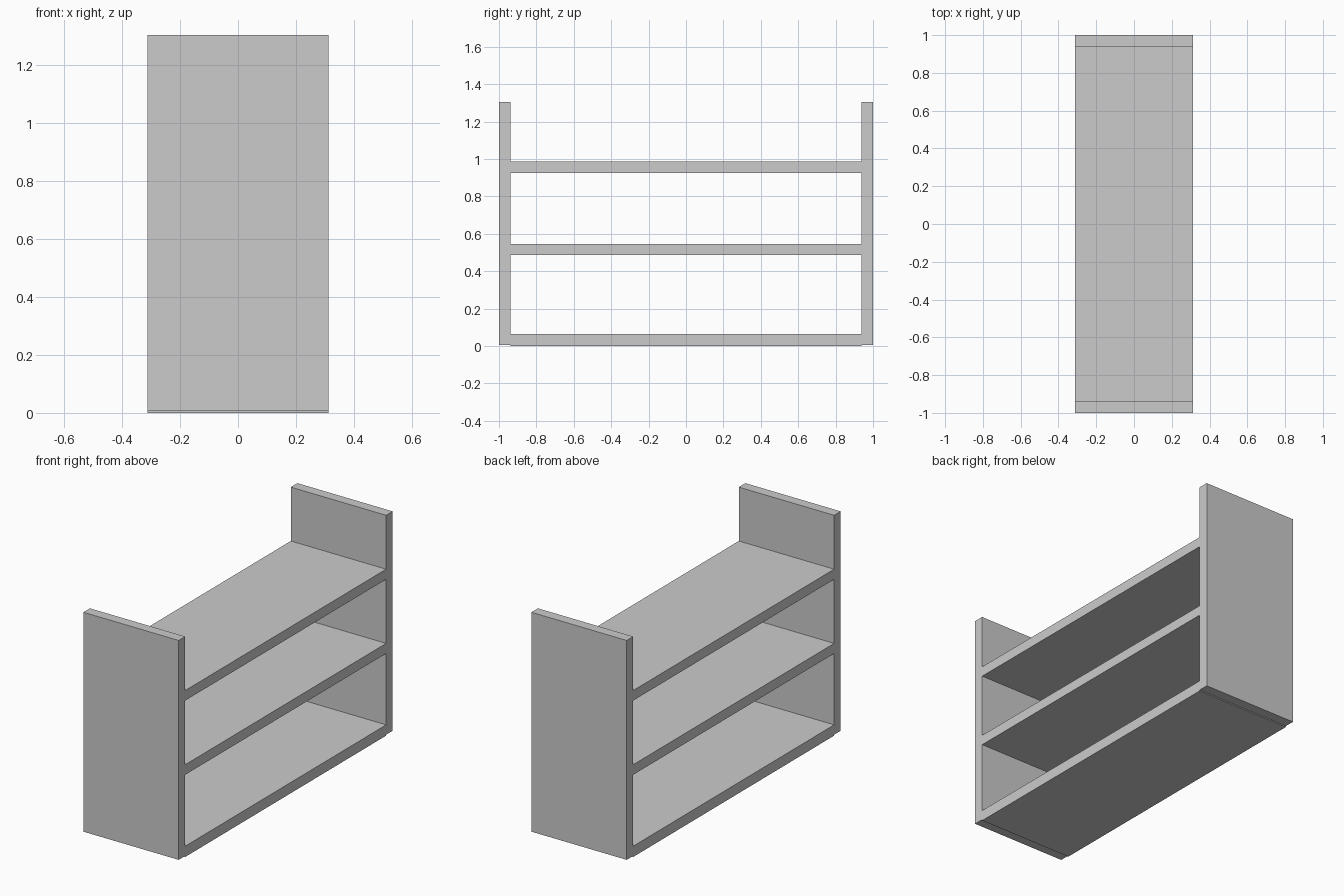
import bpy

if "Cube" in bpy.data.objects:
    bpy.data.objects.remove(bpy.data.objects["Cube"])

HALF_DEPTH = 0.312   # extent along x
INNER = 0.939        # inner face of the side panels


def board(name, y0, y1, z0, z1):
    """Flat rectangular board spanning the full depth of the unit."""
    bpy.ops.mesh.primitive_cube_add(size=1, location=(0, (y0 + y1) / 2, (z0 + z1) / 2))
    ob = bpy.context.object
    ob.name = name
    ob.scale = (2 * HALF_DEPTH, y1 - y0, z1 - z0)
    bpy.ops.object.transform_apply(location=False, rotation=False, scale=True)
    return ob


# Upright end panels, lifted a hair above the floor
board("side_panel_front", -1, -INNER, 0.006, 1.304)
board("side_panel_back", INNER, 1, 0.006, 1.304)

# Shelves between the panels; the bottom one rests on the floor
for name, z0, z1 in (("bottom_shelf", 0, 0.064),
                     ("middle_shelf", 0.486, 0.546),
                     ("top_shelf", 0.925, 0.985)):
    board(name, -INNER, INNER, z0, z1)
